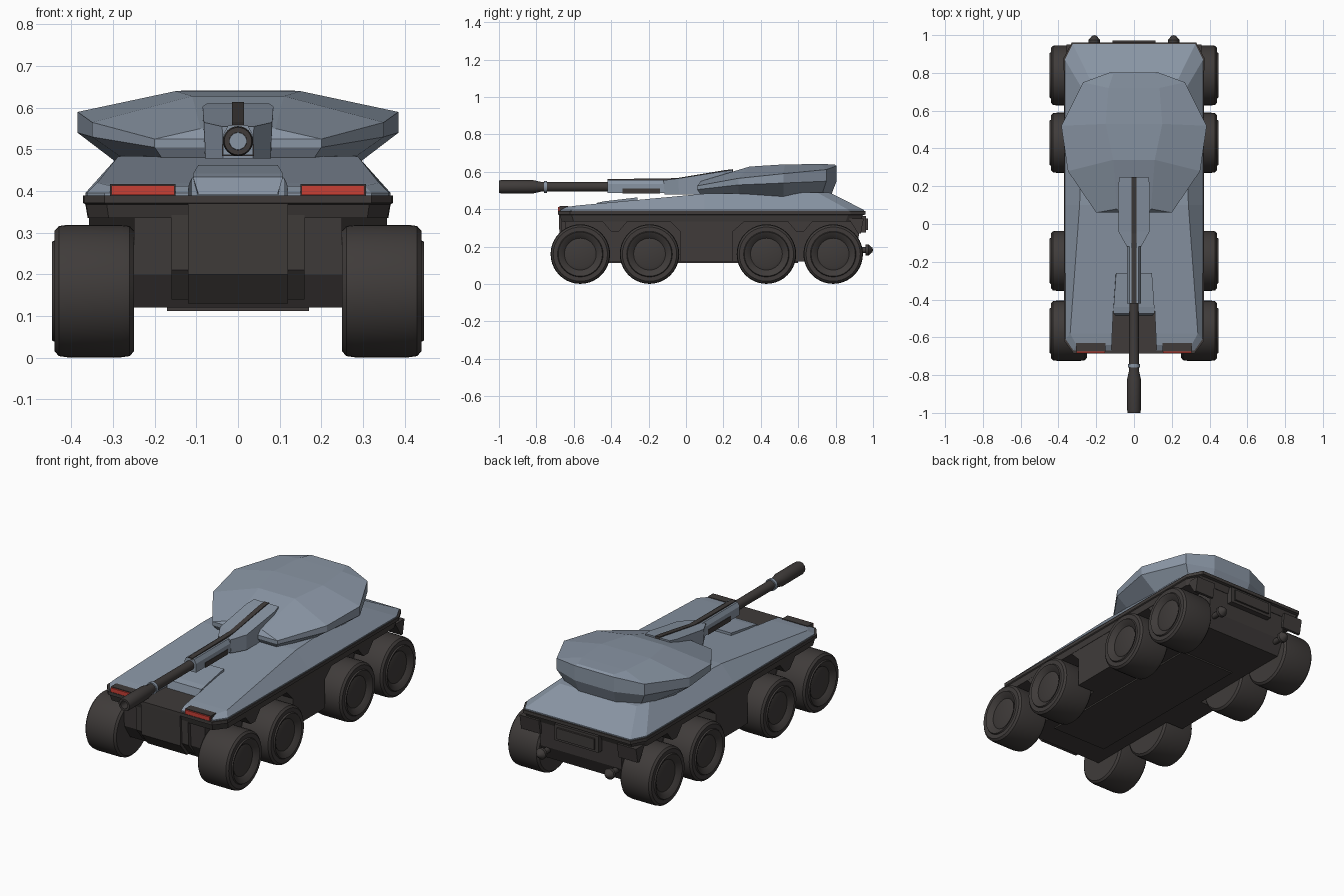
import bpy, bmesh, math
from mathutils import Matrix

if "Cube" in bpy.data.objects:
    bpy.data.objects.remove(bpy.data.objects["Cube"], do_unlink=True)


def material(name, rgb):
    m = bpy.data.materials.new(name)
    m.use_nodes = True
    m.diffuse_color = (*rgb, 1)
    bsdf = next(n for n in m.node_tree.nodes if n.type == 'BSDF_PRINCIPLED')
    bsdf.inputs["Base Color"].default_value = (*rgb, 1)
    return m


BLUE = material("blue grey armour", (0.25, 0.30, 0.37))
DARK = material("dark brown grey", (0.050, 0.044, 0.042))
RED = material("red lamp", (0.58, 0.05, 0.035))


def finish(name, bm, mat, smooth=False):
    bmesh.ops.recalc_face_normals(bm, faces=bm.faces)
    me = bpy.data.meshes.new(name)
    bm.to_mesh(me)
    bm.free()
    me.materials.append(mat)
    if smooth:
        me.shade_smooth()
        me.set_sharp_from_angle(angle=math.radians(35))
    ob = bpy.data.objects.new(name, me)
    bpy.context.collection.objects.link(ob)
    return ob


def loft(name, rings, mat):
    """Stack of left-side outlines (front to rear), mirrored across x = 0."""
    bm = bmesh.new()
    loops, n = [], len(rings[0])
    for ring in rings:
        left = [bm.verts.new(p) for p in ring]
        right = [bm.verts.new((-x, y, z)) for x, y, z in ring]
        loops.append(left + right[::-1])
    for a, b in zip(loops, loops[1:]):
        for i in range(2 * n):
            j = (i + 1) % (2 * n)
            bm.faces.new((a[i], a[j], b[j], b[i]))
    for cap in (loops[0], loops[-1]):
        for i in range(n - 1):
            bm.faces.new((cap[i], cap[i + 1], cap[-2 - i], cap[-1 - i]))
    return finish(name, bm, mat)


def prism(name, profile, x0, x1, mat):
    """Side profile of (y, z) points pulled from x0 to x1."""
    bm = bmesh.new()
    face = bm.faces.new([bm.verts.new((x0, y, z)) for y, z in profile])
    out = bmesh.ops.extrude_face_region(bm, geom=[face])
    verts = [v for v in out["geom"] if isinstance(v, bmesh.types.BMVert)]
    bmesh.ops.translate(bm, verts=verts, vec=(x1 - x0, 0, 0))
    return finish(name, bm, mat)


def box(name, x0, x1, y0, y1, z0, z1, mat):
    return prism(name, [(y0, z0), (y1, z0), (y1, z1), (y0, z1)], x0, x1, mat)


def lathe(name, profile, axis, centre, mat, steps=32):
    """Profile of (radius, distance) turned about the x or y axis."""
    bm = bmesh.new()
    vs = [bm.verts.new((d, 0, r) if axis == 'X' else (0, d, r)) for r, d in profile]
    edges = [bm.edges.new(e) for e in zip(vs, vs[1:])]
    bmesh.ops.spin(bm, geom=vs + edges, cent=(0, 0, 0), steps=steps, angle=math.tau,
                   axis=(1, 0, 0) if axis == 'X' else (0, 1, 0))
    bmesh.ops.remove_doubles(bm, verts=bm.verts, dist=0.0005)
    bmesh.ops.transform(bm, matrix=Matrix.Translation(centre), verts=bm.verts)
    return finish(name, bm, mat, smooth=True)


def at(z, outline, scale=1.0):
    return [(x * scale, y * scale, z) for x, y in outline]


SIDES = (("left", 1), ("right", -1))

# Lower hull: central tub, upper band, nose and belly
tub = [(-.65, .36), (-.64, .2), (-.59, .12), (.88, .12), (.92, .2), (.93, .36)]
prism("hull_tub", tub, -.25, .25, DARK)
band = [(.32, -.685), (.37, -.62), (.372, .88), (.33, .96)]
loft("hull_band", [at(.335, band, .97), at(.368, band, .985), at(.372, band), at(.39, band)], DARK)
nose = [(-.68, .37), (-.675, .2), (-.62, .13), (-.5, .13), (-.5, .37)]
prism("nose_block", nose, -.12, .12, DARK)
box("belly_plate", -.17, .17, -.45, .6, .112, .125, DARK)

for side, s in SIDES:
    prism(side + "_nose_rib", [(y + .012, z + .01) for y, z in nose], s * .12, s * .16, DARK)
    # Skirts that drop between the wheels
    skirts = [
        [(-.46, .35), (-.40, .28), (-.36, .28), (-.30, .35)],
        [(-.10, .35), (-.03, .28), (-.03, .12), (.25, .12), (.25, .28), (.33, .35)],
        [(.53, .35), (.59, .28), (.63, .28), (.69, .35)],
        [(.87, .35), (.92, .27), (.935, .27), (.95, .35)],
    ]
    for i, p in enumerate(skirts):
        prism(f"{side}_skirt_{i + 1}", p, s * .24, s * .358, DARK)

    # Wheels with dished hubs
    wheel = [(0, .430), (.07, .430), (.085, .425), (.1, .438), (.118, .447), (.122, .44),
             (.145, .44), (.156, .43), (.159, .41), (.159, .28), (.156, .26), (.145, .25),
             (.1, .25), (0, .255)]
    for i, y in enumerate((-.565, -.195, .43, .787)):
        lathe(f"{side}_wheel_{i + 1}", [(r, s * d) for r, d in wheel], 'X', (0, y, .16), DARK, 40)

    # Front lamps
    x0, x1 = s * .15, s * .307
    box(side + "_lamp_housing", x0, x1, -.676, -.63, .385, .417, DARK)
    box(side + "_lamp", s * .153, s * .304, -.684, -.676, .391, .413, RED)

    # Rear tow hooks
    hook = [(0, -.1), (.016, -.1), (.016, -.04), (.03, -.04), (.03, -.025), (.012, -.004), (0, 0)]
    lathe(side + "_tow_hook", hook, 'Y', (s * .21, 1, .182), DARK, 12)

# Rear hatch
box("rear_frame", -.135, .135, .93, .962, .275, .365, DARK)
box("rear_panel", -.115, .115, .95, .972, .29, .35, DARK)

# Upper hull deck with a notch at the nose
deck_foot = [(.32, -.67), (.362, -.61), (.366, .1), (.366, .87), (.325, .952)]
deck_top = [(.305, -.64, .412), (.338, -.58, .42), (.288, .1, .483), (.265, .70, .49), (.235, .77, .488)]
deck = loft("upper_deck", [at(.385, deck_foot), at(.396, deck_foot), deck_top], BLUE)
cutter = loft("notch_cutter", [at(z, [(.125, -.8), (.11, -.46)]) for z in (.3, .6)], BLUE)
cutter.hide_render = True
mod = deck.modifiers.new("notch", 'BOOLEAN')
mod.object, mod.operation, mod.solver = cutter, 'DIFFERENCE', 'EXACT'
bpy.context.view_layer.objects.active = deck
bpy.ops.object.modifier_apply(modifier="notch")
bpy.data.objects.remove(cutter, do_unlink=True)

# Driver hood
loft("driver_hood", [
    [(.095, -.485, .392), (.098, -.44, .392), (.10, -.26, .40)],
    [(.108, -.475, .434), (.108, -.44, .442), (.095, -.26, .463)]], BLUE)

# Turret: foot, lower rim, upper rim, roof
foot = [(.17, .09), (.25, .28), (.28, .52), (.22, .72), (.11, .77)]
rim = [(.20, .06), (.35, .28), (.385, .52), (.27, .75), (.12, .805)]
low = [.505, .53, .54, .55, .55]
high = [.525, .565, .59, .612, .632]
roof = [(.09, .08, .55), (.11, .34, .628), (.15, .53, .64), (.135, .72, .641), (.11, .793, .64)]
loft("turret", [at(.46, foot),
                [(x, y, z) for (x, y), z in zip(rim, low)],
                [(x, y, z) for (x, y), z in zip(rim, high)], roof], BLUE)

# Gun mantlet, sleeve and dark top rail
mantlet = [(.038, -.12), (.082, -.04), (.085, .2), (.075, .25)]
loft("gun_mantlet", [at(.478, mantlet, .95),
                     [(x, y, z) for (x, y), z in zip(mantlet, (.555, .565, .603, .61))]], BLUE)
sleeve = [(.036, -.42), (.036, .05)]
loft("gun_sleeve", [at(.487, sleeve), at(.535, sleeve), at(.557, [(.024, -.42), (.024, .05)])], BLUE)
box("sleeve_slot", -.038, .038, -.34, -.14, .484, .512, DARK)
prism("gun_rail", [(-.42, .55), (-.42, .561), (-.05, .566), (.2, .608), (.25, .614), (.25, .55)],
      -.014, .014, DARK)

# Barrel with hollow muzzle
barrel = [(0, -.9), (.021, -.9), (.021, -1), (.033, -1), (.036, -.985), (.036, -.82),
          (.026, -.775), (.025, -.41), (0, -.41)]
lathe("gun_barrel", barrel, 'Y', (0, 0, .52), DARK, 24)
lathe("barrel_collar", [(.025, -.76), (.032, -.76), (.032, -.742), (.025, -.742)], 'Y', (0, 0, .52), BLUE, 24)
lathe("bore_plug", [(0, -.905), (.0205, -.905), (.0205, -.9), (0, -.9)], 'Y', (0, 0, .52), BLUE, 24)
